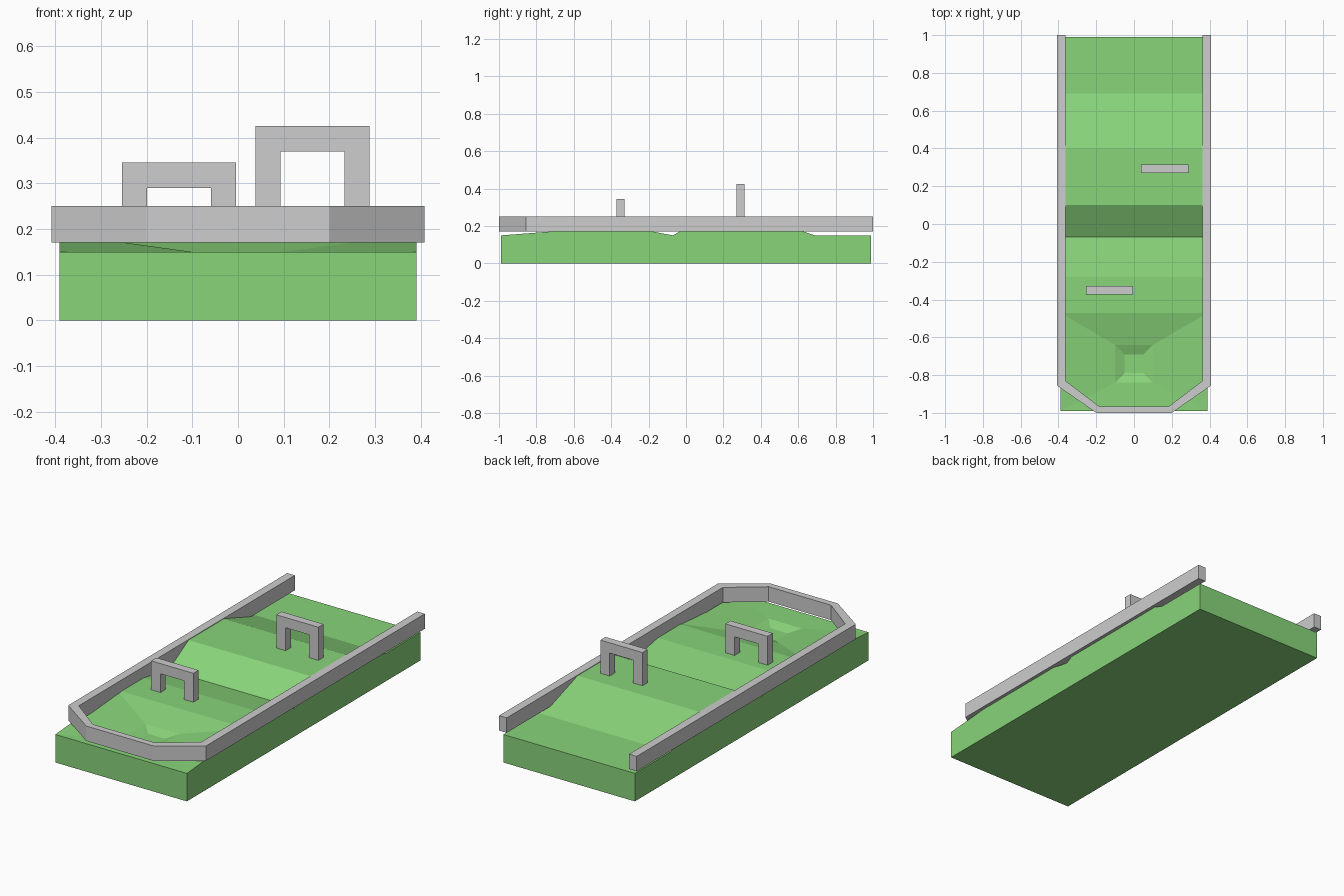
import bpy, bmesh

cube = bpy.data.objects.get("Cube")
if cube:
    bpy.data.objects.remove(cube, do_unlink=True)


def material(name, colour):
    mat = bpy.data.materials.new(name)
    mat.use_nodes = True
    mat.diffuse_color = (*colour, 1)
    mat.node_tree.nodes["Principled BSDF"].inputs["Base Color"].default_value = (*colour, 1)
    return mat


green = material("grass green", (0.25, 0.66, 0.195))
grey = material("light grey", (0.61, 0.61, 0.61))


def finish(name, bm, mat):
    bmesh.ops.recalc_face_normals(bm, faces=bm.faces)
    mesh = bpy.data.meshes.new(name)
    bm.to_mesh(mesh)
    bm.free()
    mesh.materials.append(mat)
    obj = bpy.data.objects.new(name, mesh)
    bpy.context.collection.objects.link(obj)
    return obj


def extruded(name, outline, offset, mat):
    """Solid made by sweeping a closed 3D outline along an offset."""
    bm = bmesh.new()
    near = [bm.verts.new(p) for p in outline]
    far = [bm.verts.new([a + b for a, b in zip(p, offset)]) for p in outline]
    bm.faces.new(near)
    bm.faces.new(far)
    for i in range(len(near)):
        j = (i + 1) % len(near)
        bm.faces.new((near[i], near[j], far[j], far[i]))
    return finish(name, bm, mat)


# Fairway: side profile (y, z), from the front edge to the back edge
HALF = 0.39
profile = [(-0.99, 0.15), (-0.47, 0.19), (-0.28, 0.19), (-0.07, 0.15),
           (0.1, 0.247), (0.4, 0.247), (0.69, 0.15), (0.99, 0.15)]
bm = bmesh.new()
left, right = ([bm.verts.new((s * HALF, y, z)) for y, z in profile] for s in (1, -1))
base_left, base_right = ([bm.verts.new((s * HALF, y, 0)) for y in (-0.99, 0.99)] for s in (1, -1))
for i in range(1, len(profile) - 1):
    bm.faces.new((left[i], left[i + 1], right[i + 1], right[i]))
for side, base in ((left, base_left), (right, base_right)):
    bm.faces.new(side + base[::-1])
for end, b in ((0, 0), (-1, 1)):
    bm.faces.new((left[end], right[end], base_right[b], base_left[b]))
bm.faces.new(base_left + base_right[::-1])

# Putting hollow: nested four-cornered rings sinking towards the cup
ring = [right[0], left[0], left[1], right[1]]
for x, y0, y1, z in ((0.1, -0.84, -0.64, 0.15), (0.05, -0.79, -0.69, 0.13)):
    inner = [bm.verts.new((px, py, z)) for px, py in ((-x, y0), (x, y0), (x, y1), (-x, y1))]
    for i in range(4):
        j = (i + 1) % 4
        bm.faces.new((ring[i], ring[j], inner[j], inner[i]))
    ring = inner
bm.faces.new(ring)
finish("fairway", bm, green)

# Border rail: open at the back, chamfered corners at the front
outer = [(0.408, 1.0), (0.408, -0.855), (0.2, -1.0)]
inner = [(0.363, 1.0), (0.363, -0.83), (0.185, -0.965)]


def mirrored(half):
    return half + [(-x, y) for x, y in reversed(half)]


rail_outline = mirrored(outer) + mirrored(inner)[::-1]
extruded("border_rail", [(x, y, 0.17) for x, y in rail_outline], (0, 0, 0.08), grey)


# Hoops: square arches standing on the two raised greens
def hoop(name, x, y, ground, top):
    w, bar = 0.125, 0.055
    arch = [(-w, ground), (-w, top), (w, top), (w, ground),
            (w - bar, ground), (w - bar, top - bar), (bar - w, top - bar), (bar - w, ground)]
    extruded(name, [(x + px, y - 0.022, z) for px, z in arch], (0, 0.044, 0), grey)


hoop("front_hoop", -0.129, -0.35, 0.18, 0.345)
hoop("back_hoop", 0.163, 0.292, 0.24, 0.425)
